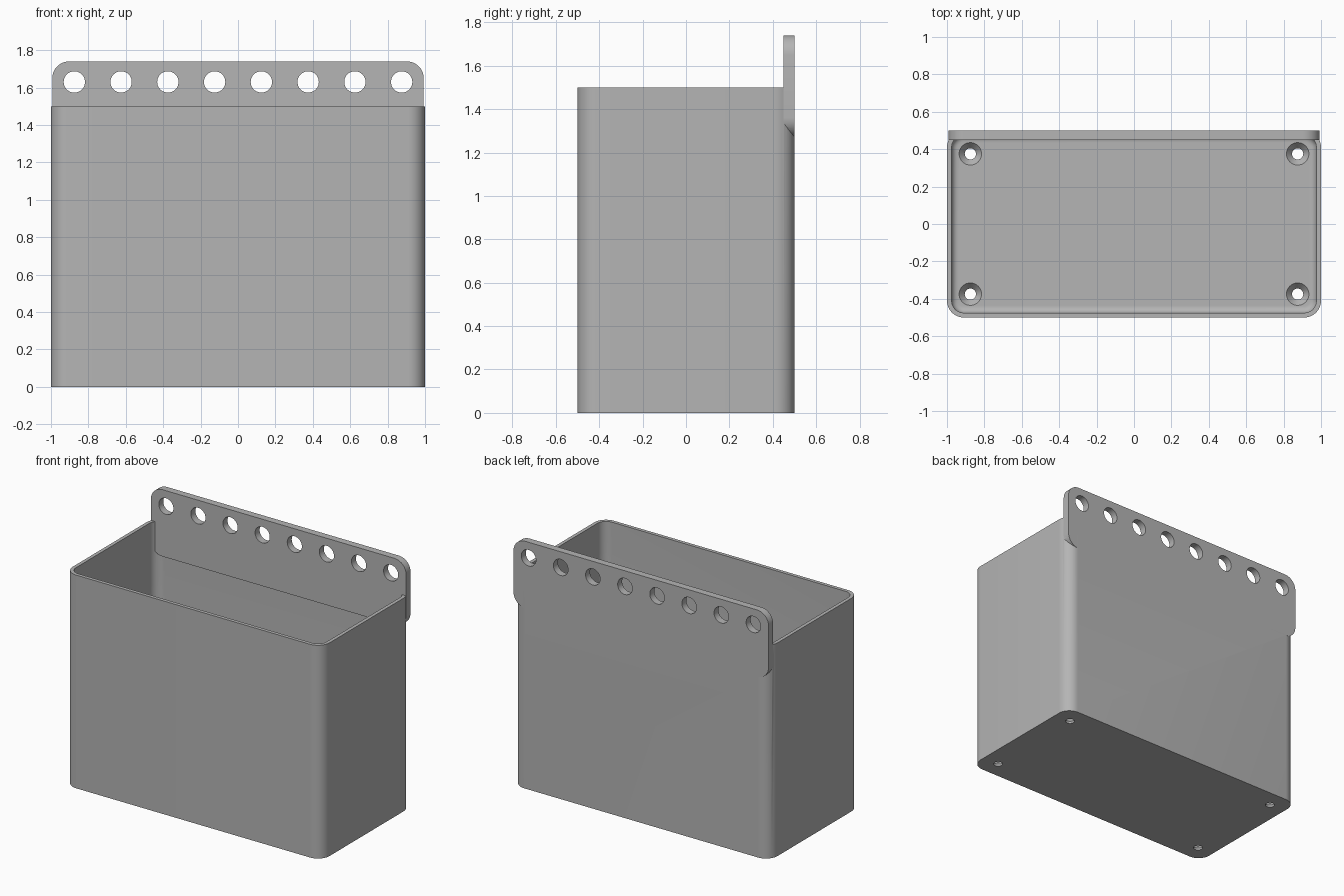
import bpy, bmesh
from math import sin, cos, pi
from mathutils import Vector

default = bpy.data.objects.get("Cube")
if default:
    bpy.data.objects.remove(default)

# Single plastic colour
grey = bpy.data.materials.new("grey plastic")
grey.use_nodes = True
colour = (0.46, 0.46, 0.46, 1)
grey.diffuse_color = colour
grey.node_tree.nodes["Principled BSDF"].inputs["Base Color"].default_value = colour

STEPS = 10


def rounded_ring(half_w, half_h, radius):
    """Counter-clockwise outline of a rounded rectangle."""
    points = []
    for quarter, (sx, sy) in enumerate([(1, 1), (-1, 1), (-1, -1), (1, -1)]):
        for i in range(STEPS + 1):
            a = (quarter + i / STEPS) * pi / 2
            points.append((sx * (half_w - radius) + radius * cos(a),
                           sy * (half_h - radius) + radius * sin(a)))
    return points


def loft(name, sections, place):
    """Closed solid through (half_w, half_h, radius, depth) sections."""
    bm = bmesh.new()
    rings = [[bm.verts.new(place(u, v, d)) for u, v in rounded_ring(w, h, r)]
             for w, h, r, d in sections]
    count = len(rings[0])
    for low, high in zip(rings, rings[1:]):
        for i in range(count):
            j = (i + 1) % count
            bm.faces.new((low[i], low[j], high[j], high[i]))
    bm.faces.new(rings[0][::-1])
    bm.faces.new(rings[-1])
    bmesh.ops.remove_doubles(bm, verts=bm.verts, dist=1e-5)
    bmesh.ops.recalc_face_normals(bm, faces=bm.faces)
    mesh = bpy.data.meshes.new(name)
    bm.to_mesh(mesh)
    bm.free()
    mesh.materials.append(grey)
    obj = bpy.data.objects.new(name, mesh)
    bpy.context.collection.objects.link(obj)
    return obj


def combine(target, other, operation):
    """Apply a boolean and remove the helper object."""
    bpy.ops.object.select_all(action='DESELECT')
    bpy.context.view_layer.objects.active = target
    target.select_set(True)
    mod = target.modifiers.new("combine", 'BOOLEAN')
    mod.operation = operation
    mod.solver = 'EXACT'
    mod.object = other
    bpy.ops.object.modifier_apply(modifier=mod.name)
    bpy.data.objects.remove(other)


def upright(x=0, y=0):
    return lambda u, v, d: Vector((x + u, y + v, d))


def facing_front(x, z):
    return lambda u, v, d: Vector((x + u, d, z + v))


# Bin: outer wall, rim, inner wall and rounded floor edge in one loft
corner, wall, floor, fillet = 0.09, 0.025, 0.05, 0.035
sections = [(1, 0.5, corner, 0), (1, 0.5, corner, 1.5)]
sections.append((1 - wall, 0.5 - wall, corner - wall, 1.5))
for i in range(7):
    a = i / 6 * pi / 2
    inset = wall + fillet * (1 - cos(a))
    sections.append((1 - inset, 0.5 - inset, corner - inset,
                     floor + fillet * (1 - sin(a))))
storage_bin = loft("storage_bin", sections, upright())

# Rear hanging plate, rounded at all four corners
bottom, top = 1.27, 1.74
half = (top - bottom) / 2
plate = loft("hanging_plate", [(0.993, half, corner, 0.45), (0.993, half, corner, 0.5)],
             facing_front(0, bottom + half))
combine(storage_bin, plate, 'UNION')

# Row of hanging holes
for i in range(8):
    hole = loft("hanging_hole", [(0.057, 0.057, 0.057, 0.4), (0.057, 0.057, 0.057, 0.6)],
                facing_front(-0.875 + 0.25 * i, 1.63))
    combine(storage_bin, hole, 'DIFFERENCE')

# Countersunk screw holes in the floor
for x in (-0.875, 0.875):
    for y in (-0.375, 0.375):
        profile = [(0.03, -0.1), (0.03, 0.015), (0.06, floor), (0.06, 0.1)]
        hole = loft("screw_hole", [(r, r, r, z) for r, z in profile], upright(x, y))
        combine(storage_bin, hole, 'DIFFERENCE')

bpy.ops.object.shade_smooth_by_angle(angle=pi / 6)
